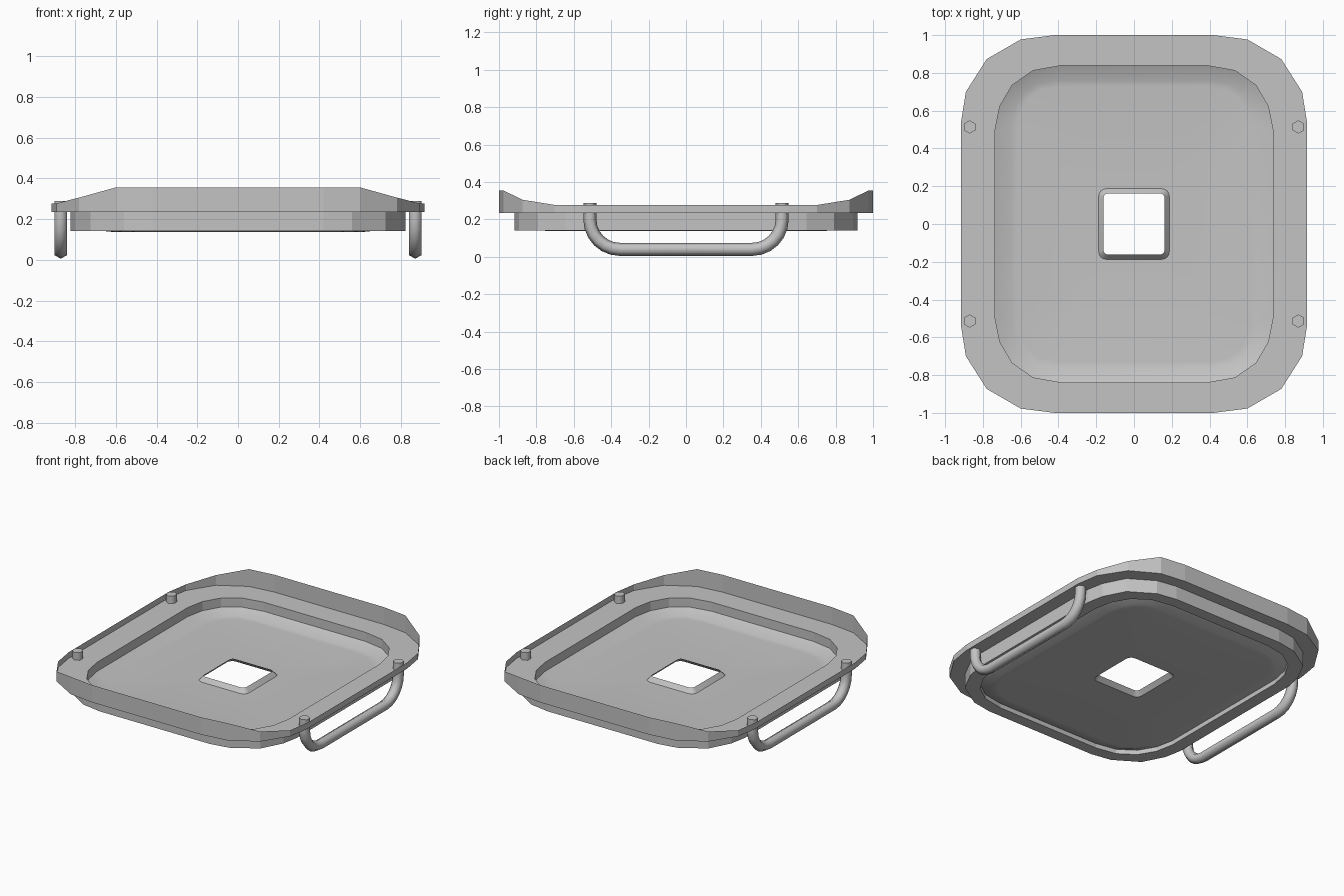
import bpy, bmesh, math
from mathutils import Vector

if "Cube" in bpy.data.objects:
    bpy.data.objects.remove(bpy.data.objects["Cube"])

grey = bpy.data.materials.new("plain grey")
grey.diffuse_color = (0.55, 0.55, 0.55, 1)
grey.use_nodes = True
grey.node_tree.nodes["Principled BSDF"].inputs["Base Color"].default_value = grey.diffuse_color


def finish(bm, name, smooth):
    bmesh.ops.recalc_face_normals(bm, faces=bm.faces)
    me = bpy.data.meshes.new(name)
    bm.to_mesh(me)
    bm.free()
    ob = bpy.data.objects.new(name, me)
    bpy.context.collection.objects.link(ob)
    me.materials.append(grey)
    if smooth:
        bpy.ops.object.select_all(action='DESELECT')
        ob.select_set(True)
        bpy.context.view_layer.objects.active = ob
        bpy.ops.object.shade_smooth_by_angle(angle=math.radians(40))
    return ob


def loop(corner, z):
    """Mirror one corner (5 points) into a closed outline; z is a number or per-point list."""
    zs = z if isinstance(z, list) else [z] * len(corner)
    q = [(x, y, h) for (x, y), h in zip(corner, zs)]
    r = q[::-1]
    return (q + [(x, -y, h) for x, y, h in r]
            + [(-x, -y, h) for x, y, h in q] + [(-x, y, h) for x, y, h in r])


def loft(name, loops, smooth=False, closed=False, caps=False):
    bm = bmesh.new()
    rows = [[bm.verts.new(p) for p in l] for l in loops]
    n = len(rows[0])
    pairs = list(zip(rows, rows[1:]))
    if closed:
        pairs.append((rows[-1], rows[0]))
    for a, b in pairs:
        for i in range(n):
            j = (i + 1) % n
            bm.faces.new((a[i], a[j], b[j], b[i]))
    if caps:
        bm.faces.new(rows[0])
        bm.faces.new(rows[-1])
    return finish(bm, name, smooth)


# Corner outlines, from the long straight side round to the other side
outer = [(.42, 1.0), (.60, .977), (.78, .873), (.89, .70), (.915, .545)]
ring = [(.42, .917), (.56, .893), (.725, .79), (.80, .645), (.822, .53)]
inner = [(.39, .838), (.535, .812), (.645, .735), (.71, .625), (.735, .50)]
floor = [(.42, .76), (.52, .742), (.59, .69), (.634, .61), (.648, .53)]
support = [(x - .03, y - .03) for x, y in floor]


def hole(half, rad):
    c = half - rad
    return [(c + rad * math.sin(a), c + rad * math.cos(a))
            for a in [k * math.pi / 8 for k in range(5)]]


# Raised outer wall with flat flange
loft("rim_wall_and_flange", [
    loop(outer, [.355, .355, .305, .277, .277]),
    loop(outer, .235), loop(ring, .235)])

# Solid step ring under the flange
loft("step_ring", [loop(ring, .235), loop(ring, .141),
                   loop(inner, .141), loop(inner, .235)], closed=True)

# Dished floor with raised lip round the square hole
loft("dished_floor", [loop(inner, .172), loop(floor, .14), loop(support, .137),
                      loop(hole(.187, .04), .137), loop(hole(.162, .025), .167)],
     smooth=True)

# Bent six-sided handles, one on each side
path = [(-.514, .288), (-.514, .20)]
for k in range(1, 7):
    a = k / 6 * math.pi / 2
    path.append((-.354 - .16 * math.cos(a), .20 - .16 * math.sin(a)))
path += [(-y, z) for y, z in path[::-1]]

for side, name in ((-1, "left_handle"), (1, "right_handle")):
    rows = []
    for i, (y, z) in enumerate(path):
        p, q = path[max(i - 1, 0)], path[min(i + 1, len(path) - 1)]
        t = Vector((q[0] - p[0], q[1] - p[1])).normalized()
        row = []
        for k in range(6):
            a = k * math.pi / 3
            u, v = .035 * math.cos(a), .035 * math.sin(a)
            row.append((side * .87 + v, y - t.y * u, z + t.x * u))
        rows.append(row)
    loft(name, rows, smooth=False, caps=True)
    ob = bpy.data.objects[name]
    bpy.ops.object.select_all(action='DESELECT')
    ob.select_set(True)
    bpy.context.view_layer.objects.active = ob
    bpy.ops.object.shade_smooth_by_angle(angle=math.radians(65))
